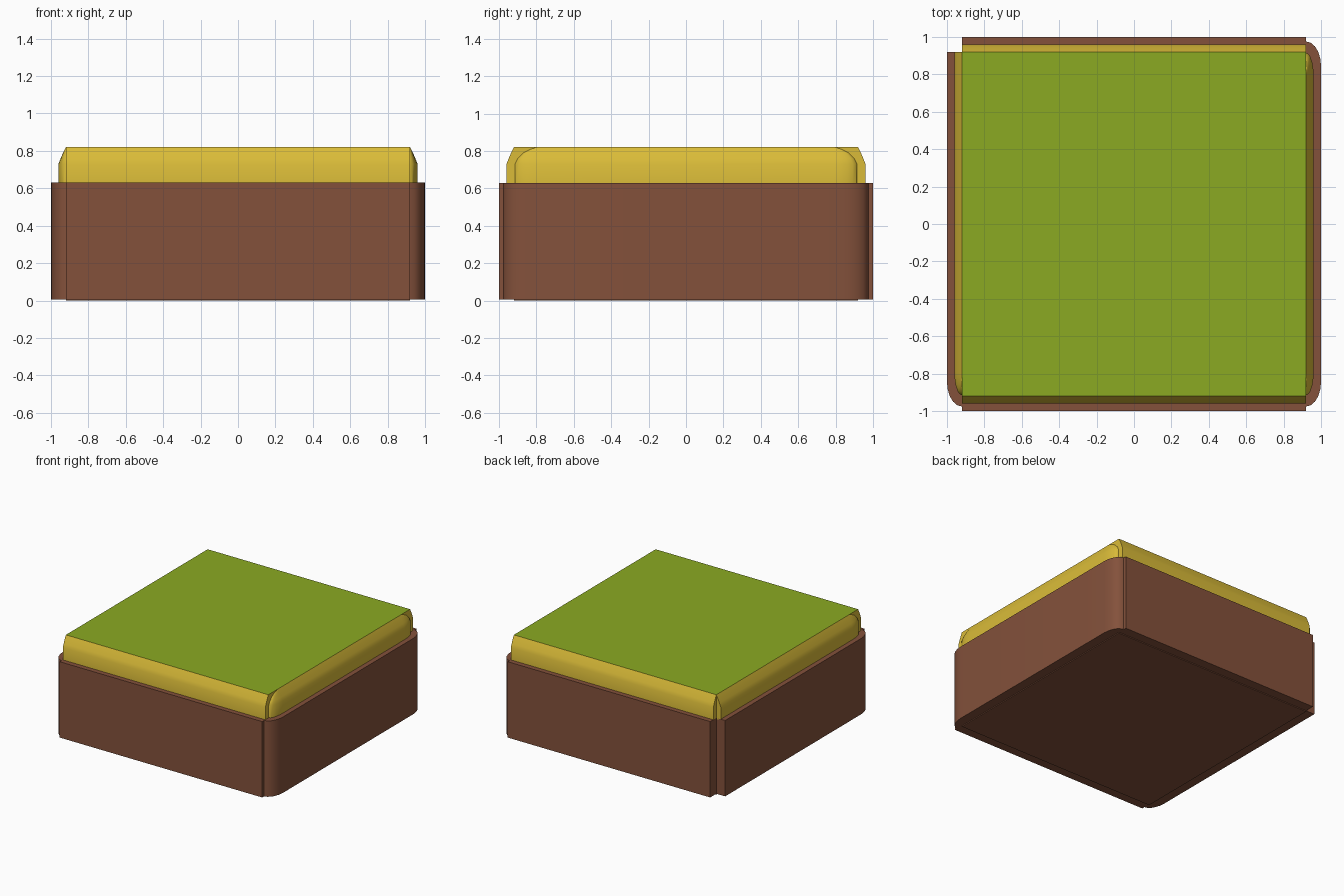
import bpy, bmesh, math

if "Cube" in bpy.data.objects:
    bpy.data.objects.remove(bpy.data.objects["Cube"])

IN = 0.92  # half width of the inner square that all side strips attach to


def material(name, rgb):
    m = bpy.data.materials.new(name)
    m.diffuse_color = (*rgb, 1)
    m.use_nodes = True
    m.node_tree.nodes["Principled BSDF"].inputs["Base Color"].default_value = m.diffuse_color
    return m


brown = material("earth brown", (0.23, 0.083, 0.044))
yellow = material("warm yellow", (0.70, 0.50, 0.04))
green = material("grass green", (0.26, 0.40, 0.016))


def outline(o, c0, c1, n=5):
    """Stepped square: three rounded corners and one notched corner (back left)."""
    arc = []
    for i in range(n + 1):
        a = math.pi / 2 * i / n
        arc.append((IN + (o - IN) * math.sin(a), c1 + (c0 - c1) * math.cos(a)))
    pts = [(-IN, -o), (IN, -o)]
    pts += [(x, -y) for x, y in arc]              # front right
    pts += [(x, y) for x, y in reversed(arc)]     # back right
    pts += [(IN, o), (-IN, o), (-IN, IN), (-o, IN)]
    pts += [(-x, -y) for x, y in reversed(arc)]   # front left
    return pts


def loft(name, levels, mats):
    bm = bmesh.new()
    rings = [[bm.verts.new((x, y, z)) for x, y in outline(o, c0, c1)]
             for z, o, c0, c1 in levels]
    k = len(rings[0])
    for a, b in zip(rings, rings[1:]):
        for i in range(k):
            j = (i + 1) % k
            bm.faces.new((a[i], a[j], b[j], b[i]))
    bm.faces.new(rings[0][::-1])
    top = bm.faces.new(rings[-1])
    top.material_index = len(mats) - 1
    bmesh.ops.remove_doubles(bm, verts=bm.verts, dist=0.0005)
    return finish(name, bm, mats)


def finish(name, bm, mats):
    me = bpy.data.meshes.new(name)
    bm.to_mesh(me)
    bm.free()
    ob = bpy.data.objects.new(name, me)
    bpy.context.collection.objects.link(ob)
    for m in mats:
        me.materials.append(m)
    bpy.ops.object.select_all(action='DESELECT')
    ob.select_set(True)
    bpy.context.view_layer.objects.active = ob
    bpy.ops.object.shade_smooth_by_angle(angle=math.radians(30))
    return ob


# Brown earth block
loft("earth_block", [(0.007, 1.0, 0.975, 0.84), (0.63, 1.0, 0.975, 0.84)], [brown])

# Thin plate the block stands on
bm = bmesh.new()
bmesh.ops.create_cube(bm, size=1)
for v in bm.verts:
    v.co = (v.co.x * 2 * IN, v.co.y * 2 * IN, 0.0 if v.co.z < 0 else 0.009)
finish("bottom_plate", bm, [brown])

# Yellow rim tapering up to the flat green top
loft("turf_layer", [
    (0.62, 0.96, 0.915, 0.79),
    (0.73, 0.96, 0.915, 0.79),
    (0.76, 0.948, 0.90, 0.79),
    (0.79, 0.935, 0.87, 0.79),
    (0.81, 0.925, 0.83, 0.79),
    (0.82, 0.92, 0.79, 0.79),
], [yellow, green])
